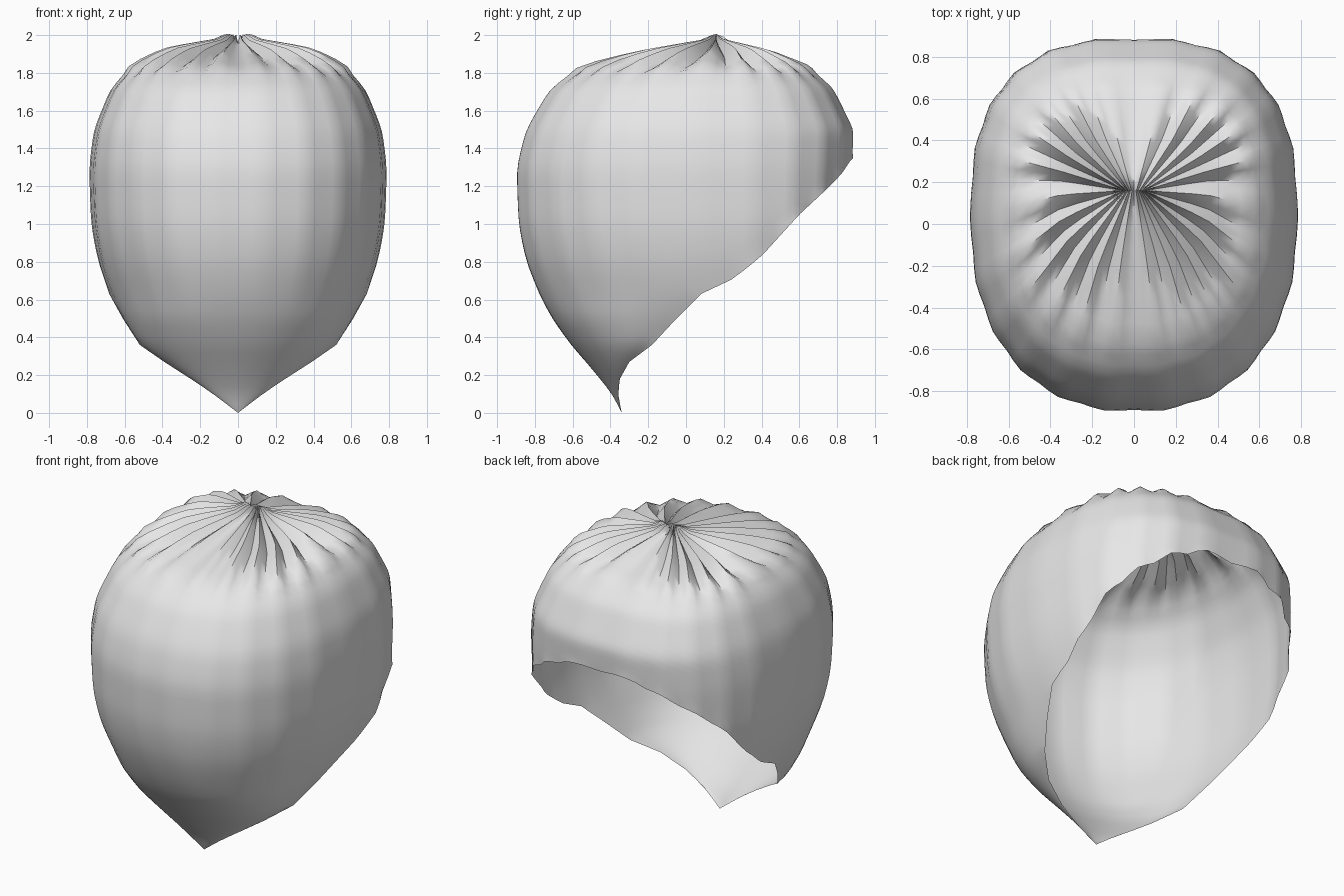
import bpy, bmesh
from math import sin, cos, pi, copysign

cube = bpy.data.objects.get("Cube")
if cube:
    bpy.data.objects.remove(cube, do_unlink=True)

# Shell profile: height, half width, front y, back y, y of the widest point
PROFILE = [
    (0.0, 0.0, -.34, -.34, -.34), (.1, .13, -.39, -.36, -.36),
    (.18, .25, -.455, -.35, -.35), (.27, .39, -.53, -.3, -.3),
    (.36, .52, -.61, -.18, -.18), (.5, .61, -.71, -.05, -.05),
    (.63, .68, -.78, .75, .08), (.8, .74, -.85, .8, .07),
    (1.0, .775, -.89, .86, .05), (1.3, .785, -.9, .88, .03),
    (1.5, .76, -.85, .89, .03), (1.72, .67, -.72, .78, .05),
    (1.83, .56, -.56, .65, .08), (1.91, .35, -.2, .42, .14),
    (1.98, .05, .16, .16, .16)]
# Back rim: y, height
RIM = [(.08, .63), (.25, .71), (.4, .83), (.6, 1.05), (.74, 1.18), (.82, 1.26), (.88, 1.35)]
COLS, UPPER, LOWER, PLEATS = 88, 30, 14, 22
TOP, HIP = 1.98, .63


def lookup(table, v):
    """Linear interpolation of a table on its first column."""
    v = min(max(v, table[0][0]), table[-1][0])
    for a, b in zip(table, table[1:]):
        if v <= b[0]:
            t = (v - a[0]) / (b[0] - a[0])
            return [p + (q - p) * t for p, q in zip(a[1:], b[1:])]


def spow(v, e):
    return copysign(abs(v) ** e, v)


def point(col, z):
    """Point on the pleated shell at one column and height."""
    a = 2 * pi * col / COLS
    w, front, back, mid = lookup(PROFILE, z)
    c, s = cos(a), sin(a)
    if abs(s) < 1e-6:
        s = 0
    power = 2.7 if s > 0 else 1.5 + .8 * min(1, z / .5)
    depth = back - mid if s > 0 else mid - front
    wave = cos(PLEATS * a)
    fade = min(1, max(0, (z - .5) / .5))
    swell = 1 + .011 * wave * fade
    x = w * spow(c, 2 / power) * swell
    y = mid + depth * spow(s, 2 / power) * swell
    # gathered folds run outward from the crown, deepest at the sides
    gather = max(0, 1 - abs(z - 1.89) / .14)
    lift = (.016 + .02 * abs(c)) * gather * wave
    return x, y, z + lift + (.014 * wave if z > 1.97 else 0)


def rim_height(col):
    if col % COLS == 0 or col >= COLS // 2:
        return HIP
    z = 1.0
    for _ in range(12):
        z = lookup(RIM, point(col, z)[1])[0]
    return z


bm = bmesh.new()

# Upper shell: full rings from the crown to the rim
ends = [rim_height(c) for c in range(COLS)]
rings = []
for r in range(UPPER + 1):
    t = (r / UPPER) ** 1.6
    rings.append([bm.verts.new(point(c, TOP - (TOP - ends[c]) * t)) for c in range(COLS)])
for a, b in zip(rings, rings[1:]):
    for c in range(COLS):
        d = (c + 1) % COLS
        bm.faces.new((a[c], b[c], b[d], a[d]))

# Lower front: half rings narrowing to the pointed tip
half = list(range(COLS // 2, COLS + 1))
above = [rings[-1][c % COLS] for c in half]
for r in range(1, LOWER + 1):
    z = HIP * (1 - r / LOWER)
    below = [bm.verts.new(point(c, z)) for c in half]
    for i in range(len(half) - 1):
        bm.faces.new((above[i], below[i], below[i + 1], above[i + 1]))
    above = below

bmesh.ops.remove_doubles(bm, verts=bm.verts, dist=.0005)

# Soften the profile steps while keeping crown and rim in place
inner = [v for v in bm.verts if not v.is_boundary and v.co.z < 1.8]
for _ in range(3):
    bmesh.ops.smooth_vert(bm, verts=inner, factor=.4,
                          use_axis_x=True, use_axis_y=True, use_axis_z=True)
bmesh.ops.recalc_face_normals(bm, faces=bm.faces)
mesh = bpy.data.meshes.new("pleated_hood")
bm.to_mesh(mesh)
bm.free()
if sum(p.normal.y * p.center.y + p.normal.x * p.center.x for p in mesh.polygons) < 0:
    mesh.flip_normals()

hood = bpy.data.objects.new("pleated_hood", mesh)
bpy.context.collection.objects.link(hood)

grey = bpy.data.materials.new("light_grey")
grey.use_nodes = True
colour = (.8, .8, .8, 1)
grey.diffuse_color = colour
grey.node_tree.nodes["Principled BSDF"].inputs["Base Color"].default_value = colour
mesh.materials.append(grey)

bpy.context.view_layer.objects.active = hood
hood.select_set(True)
bpy.ops.object.shade_smooth_by_angle(angle=1.0)
